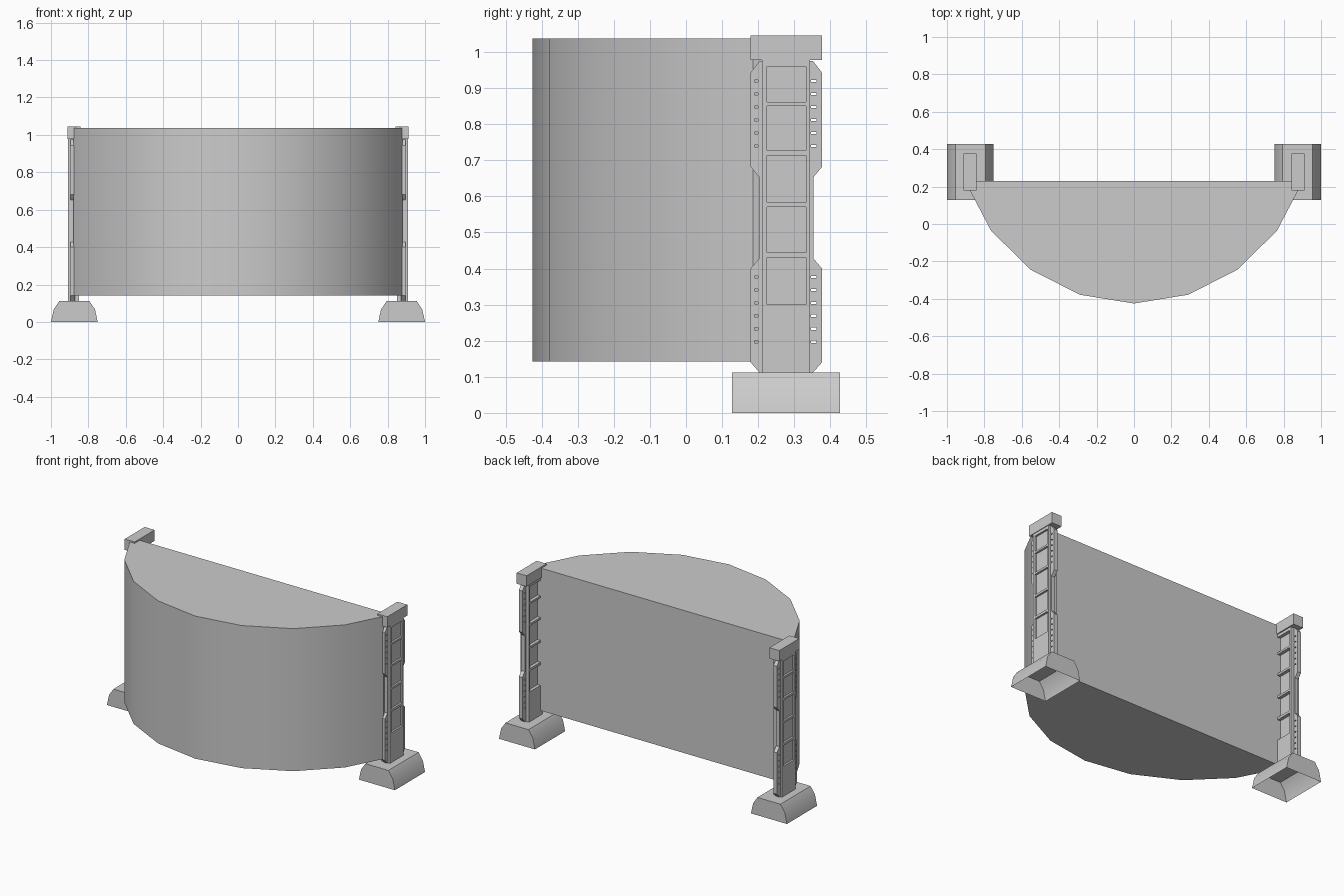
import bpy, bmesh

if "Cube" in bpy.data.objects:
    bpy.data.objects.remove(bpy.data.objects["Cube"])


def finish(name, bm, mirrored=True, smooth=None):
    bmesh.ops.recalc_face_normals(bm, faces=bm.faces)
    mesh = bpy.data.meshes.new(name)
    bm.to_mesh(mesh)
    bm.free()
    ob = bpy.data.objects.new(name, mesh)
    bpy.context.collection.objects.link(ob)
    if smooth:
        bpy.ops.object.select_all(action='DESELECT')
        ob.select_set(True)
        bpy.context.view_layer.objects.active = ob
        bpy.ops.object.shade_smooth_by_angle(angle=smooth)
    if mirrored:
        ob.modifiers.new("Mirror", 'MIRROR')
    return ob


def add_prism(bm, profile, axis, lo, hi):
    """Extrude a 2D profile along an axis; the profile uses the other two axes in order."""
    def point(p, t):
        co = list(p)
        co.insert(axis, t)
        return co
    face = bm.faces.new([bm.verts.new(point(p, lo)) for p in profile])
    geom = bmesh.ops.extrude_face_region(bm, geom=[face], use_keep_orig=True)["geom"]
    shift = [0, 0, 0]
    shift[axis] = hi - lo
    bmesh.ops.translate(bm, vec=shift, verts=[g for g in geom if isinstance(g, bmesh.types.BMVert)])


def add_box(bm, x, y, z):
    add_prism(bm, [(y[0], z[0]), (y[1], z[0]), (y[1], z[1]), (y[0], z[1])], 0, *x)


# Curved panel with a flat back
half = [(0.29, -0.378), (0.555, -0.243), (0.765, -0.035), (0.88, 0.185), (0.87, 0.23)]
outline = [(0, -0.425)] + half + [(-x, y) for x, y in reversed(half)]
bm = bmesh.new()
add_prism(bm, outline, 2, 0.142, 1.037)
finish("curved_panel", bm, False, 0.6)

# Hollow feet, open underneath
fx = 0.875
side = [(0.125, 0), (0.11, 0.068), (0.08, 0.112)]
bm = bmesh.new()
add_prism(bm, [(fx + x, z) for x, z in side] + [(fx - x, z) for x, z in reversed(side)], 1, 0.128, 0.427)
under = [f for f in bm.faces if all(v.co.z < 0.001 for v in f.verts)]
bmesh.ops.delete(bm, geom=under, context='FACES_ONLY')
finish("foot", bm, smooth=0.55)

# Post caps
bm = bmesh.new()
add_box(bm, (0.843, 0.912), (0.179, 0.377), (0.978, 1.046))
finish("post_cap", bm)

# Post: thin web, two rails, a solid base and rungs framing the windows
bm = bmesh.new()
add_box(bm, (0.87, 0.89), (0.222, 0.334), (0.11, 0.98))
outer = (0.85, 0.908)
for y in ((0.21, 0.224), (0.332, 0.344)):
    add_box(bm, outer, y, (0.11, 0.98))
for z in ((0.11, 0.3), (0.43, 0.445), (0.57, 0.583), (0.714, 0.727), (0.85, 0.862), (0.96, 0.98)):
    add_box(bm, outer, (0.224, 0.332), z)
finish("post", bm)

# Side plates with chamfered wide sections
mid = 0.278
edge = [(0.074, 0.112), (0.099, 0.14), (0.099, 0.4), (0.075, 0.428),
        (0.075, 0.653), (0.099, 0.682), (0.099, 0.943), (0.074, 0.975)]
bm = bmesh.new()
add_prism(bm, [(mid + y, z) for y, z in edge] + [(mid - y, z) for y, z in reversed(edge)], 0, 0.872, 0.896)
plate = finish("side_plate", bm, False)

# Slots through the side plates
bm = bmesh.new()
for base in (0.197, 0.74):
    for i in range(6):
        z = base + i * 0.036
        for y in ((0.19, 0.199), (0.347, 0.361)):
            add_box(bm, (0.85, 0.92), y, (z - 0.003, z + 0.003))
cutter = finish("slot_cutter", bm, False)
cutter.hide_render = True
cutter.hide_set(True)
cut = plate.modifiers.new("Slots", 'BOOLEAN')
cut.operation = 'DIFFERENCE'
cut.solver = 'EXACT'
cut.object = cutter
plate.modifiers.new("Mirror", 'MIRROR')
